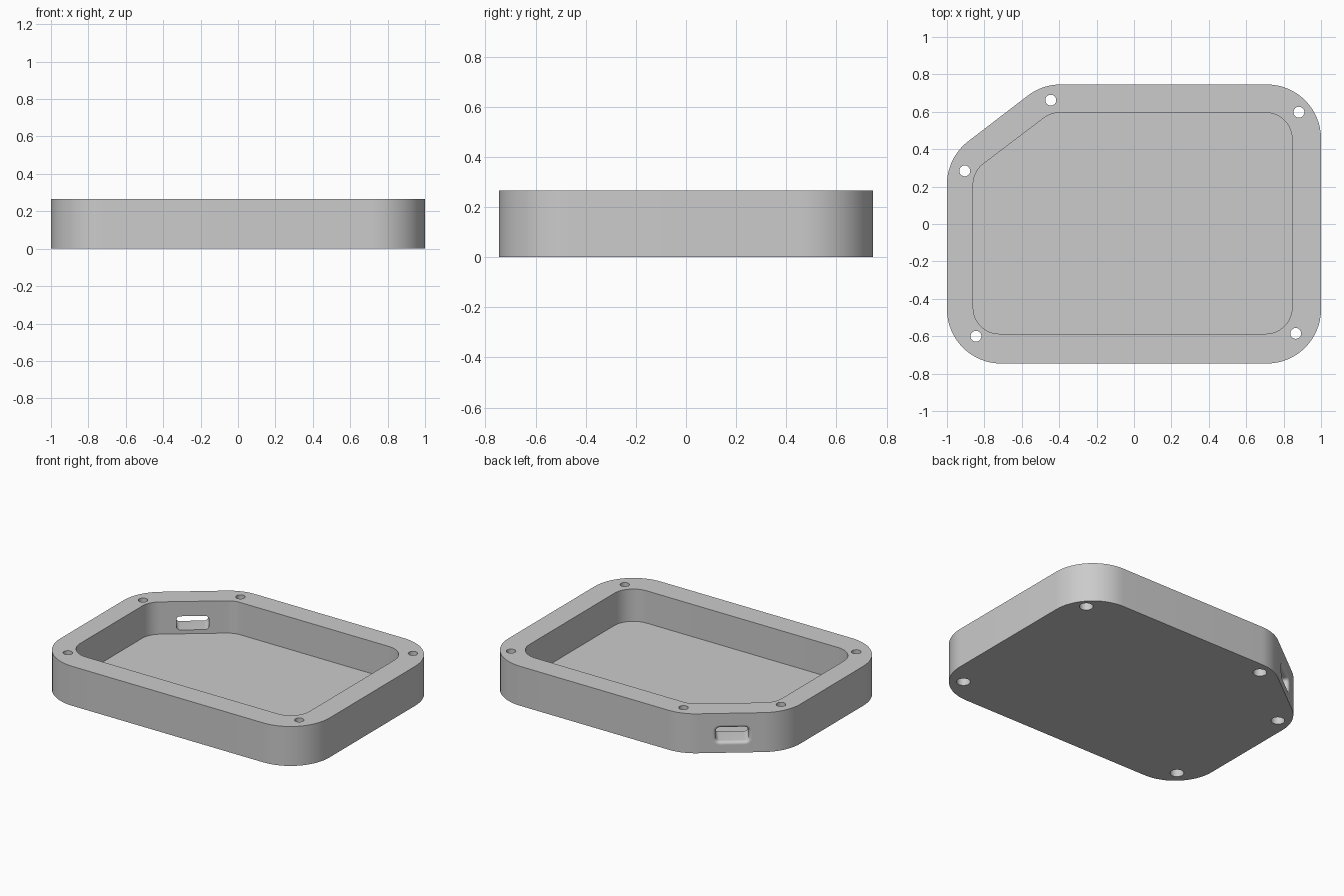
import bpy, bmesh, math
from mathutils import Vector, Matrix

cube = bpy.data.objects.get("Cube")
if cube:
    bpy.data.objects.remove(cube, do_unlink=True)

HEIGHT, FLOOR = 0.265, 0.048


def rounded(corners, radius, steps):
    """Fillet every corner of a counter-clockwise polygon."""
    pts = []
    for i, c in enumerate(corners):
        c = Vector(c)
        a = (Vector(corners[i - 1]) - c).normalized()
        b = (Vector(corners[(i + 1) % len(corners)]) - c).normalized()
        half = a.angle(b) / 2
        centre = c + (a + b).normalized() * radius / math.sin(half)
        start = c + a * radius / math.tan(half) - centre
        turn = math.pi - 2 * half
        for k in range(steps + 1):
            t = turn * k / steps
            pts.append(centre + Matrix.Rotation(t, 2) @ start)
    return pts


def loft(name, rings):
    """Closed solid skinned through rings of equal point count."""
    bm = bmesh.new()
    loops = [[bm.verts.new(p) for p in ring] for ring in rings]
    for low, high in zip(loops, loops[1:]):
        for i in range(len(low)):
            j = (i + 1) % len(low)
            bm.faces.new((low[i], low[j], high[j], high[i]))
    bm.faces.new(loops[0])
    bm.faces.new(loops[-1])
    bmesh.ops.recalc_face_normals(bm, faces=bm.faces)
    mesh = bpy.data.meshes.new(name)
    bm.to_mesh(mesh)
    bm.free()
    obj = bpy.data.objects.new(name, mesh)
    bpy.context.collection.objects.link(obj)
    return obj


def prism(name, outline, z0, z1):
    return loft(name, [[(p.x, p.y, z) for p in outline] for z in (z0, z1)])


def circle(x, y, r, n=32):
    return [Vector((x + r * math.cos(math.tau * i / n),
                    y + r * math.sin(math.tau * i / n))) for i in range(n)]


# Tray body with one clipped corner
body = prism("tray_body", rounded(
    [(-1, -0.746), (1, -0.746), (1, 0.746), (-0.49, 0.746), (-1, 0.355)],
    0.29, 16), 0, HEIGHT)

# Recessed compartment
cutters = [prism("compartment_cutter", rounded(
    [(-0.86, -0.587), (0.845, -0.587), (0.845, 0.595), (-0.445, 0.595), (-0.86, 0.28)],
    0.14, 12), FLOOR, HEIGHT + 0.1)]

# Screw holes, with wider bores from below
for x, y in [(-0.445, 0.662), (0.882, 0.598), (0.865, -0.585), (-0.845, -0.6), (-0.905, 0.284)]:
    for r, z0, z1 in ((0.029, -0.1, HEIGHT + 0.1), (0.042, -0.1, 0.13)):
        cutters.append(prism("screw_hole_cutter", circle(x, y, r), z0, z1))

# Port slot through the clipped corner, with a rounded outer rim
along = Vector((0.51, 0.391, 0)).normalized()
outward = Vector((-along.y, along.x, 0))
wall = Vector((-0.49, 0.746, 0)).dot(outward)
middle = along * -0.244 + Vector((0, 0, 0.12))
FLARE = 0.02


def slot_ring(depth, grow):
    w, h = 0.1 + grow, 0.046 + grow
    outline = rounded([(-w, -h), (w, -h), (w, h), (-w, h)], 0.025 + grow, 6)
    return [middle + along * p.x + outward * (wall + depth) + Vector((0, 0, p.y))
            for p in outline]


rings = [slot_ring(-0.25, 0)]
for k in range(9):
    a = math.pi / 2 * k / 8
    rings.append(slot_ring(FLARE * (math.sin(a) - 1), FLARE * (1 - math.cos(a))))
rings.append(slot_ring(0.1, FLARE))
cutters.append(loft("port_slot_cutter", rings))

# Cut everything, then discard the cutters
bpy.context.view_layer.objects.active = body
for cutter in cutters:
    mod = body.modifiers.new("cut", 'BOOLEAN')
    mod.operation, mod.solver, mod.object = 'DIFFERENCE', 'EXACT', cutter
    bpy.ops.object.modifier_apply(modifier=mod.name)
    bpy.data.objects.remove(cutter, do_unlink=True)

# Plain grey finish
grey = bpy.data.materials.new("light_grey")
grey.use_nodes = True
colour = (0.6, 0.6, 0.6, 1)
grey.diffuse_color = colour
grey.node_tree.nodes["Principled BSDF"].inputs["Base Color"].default_value = colour
body.data.materials.clear()
body.data.materials.append(grey)

bpy.ops.object.select_all(action='DESELECT')
body.select_set(True)
bpy.ops.object.shade_smooth_by_angle(angle=math.radians(30))
